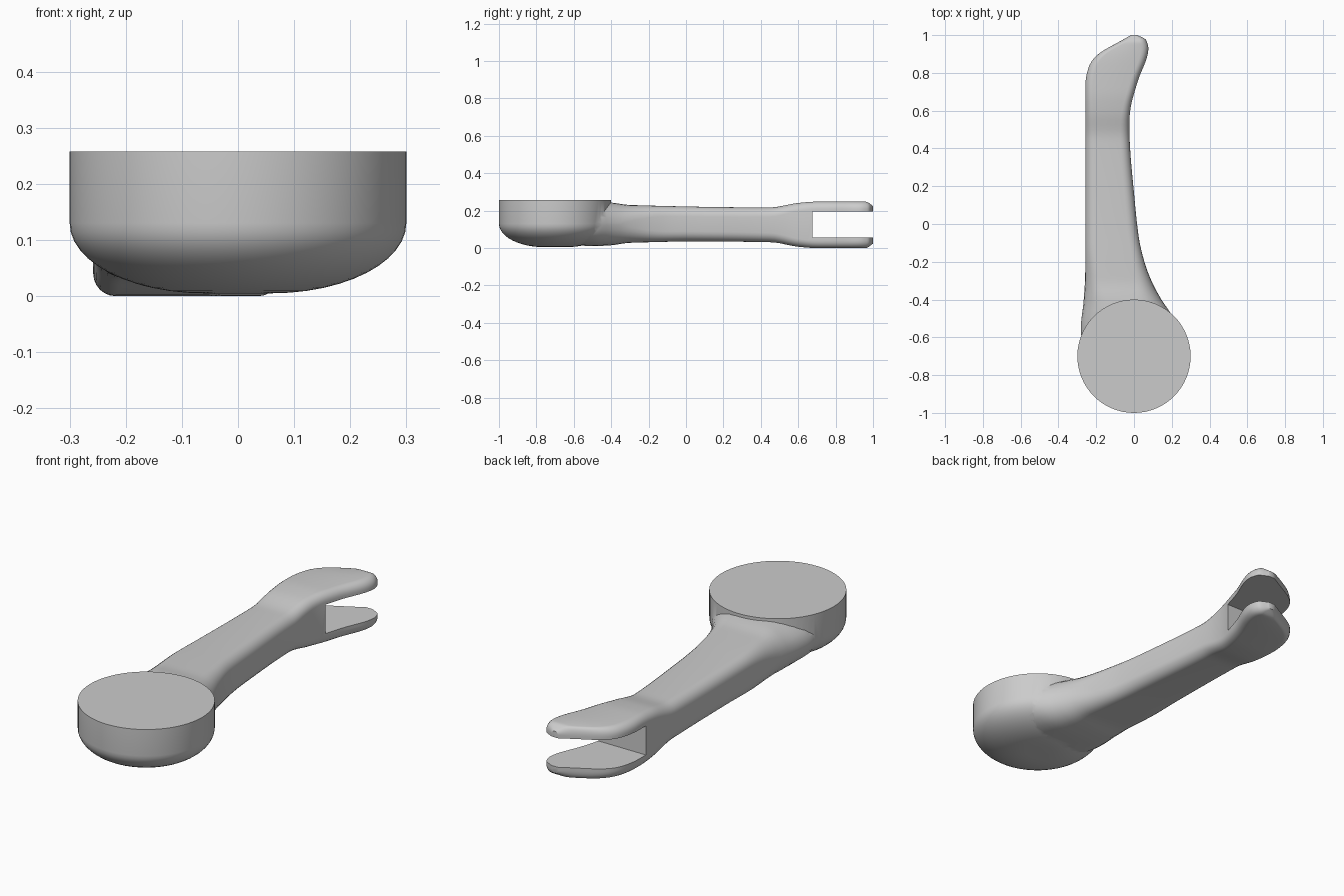
import bpy, bmesh, math

if "Cube" in bpy.data.objects:
    bpy.data.objects.remove(bpy.data.objects["Cube"])


def skin(name, rings):
    """Join closed rings of points into a capped solid."""
    bm = bmesh.new()
    rows = [[bm.verts.new(p) for p in r] for r in rings]
    n = len(rows[0])
    for a, b in zip(rows, rows[1:]):
        for i in range(n):
            j = (i + 1) % n
            bm.faces.new((a[i], a[j], b[j], b[i]))
    bm.faces.new(rows[0])
    bm.faces.new(rows[-1])
    bmesh.ops.recalc_face_normals(bm, faces=bm.faces)
    me = bpy.data.meshes.new(name)
    bm.to_mesh(me)
    bm.free()
    ob = bpy.data.objects.new(name, me)
    bpy.context.collection.objects.link(ob)
    return ob


def curve(*pts):
    """Smooth, overshoot-free function through (y, value) points."""
    d = [(b[1] - a[1]) / (b[0] - a[0]) for a, b in zip(pts, pts[1:])]
    mid = [2 * p * q / (p + q) if p * q > 0 else 0 for p, q in zip(d, d[1:])]
    m = [d[0]] + mid + [d[-1]]

    def f(y):
        i = max([0] + [k for k in range(len(d)) if pts[k][0] <= y])
        h = pts[i + 1][0] - pts[i][0]
        t = (y - pts[i][0]) / h
        s = t * t * (3 - 2 * t)
        return (pts[i][1] * (1 - s) + pts[i + 1][1] * s
                + h * (m[i] * t * (1 - t) ** 2 - m[i + 1] * t * t * (1 - t)))
    return f


# Arm outline seen from above, top line and edge rounding
right = curve((-.75, .21), (-.65, .24), (-.56, .23), (-.48, .198), (-.4, .145), (-.3, .092),
              (-.2, .055), (-.08, .027), (.1, .006), (.53, -.025), (.6, -.02), (.75, .018),
              (.93, .076), (.975, .063), (1, .018))
left = curve((-.75, -.22), (-.56, -.282), (-.4, -.266), (-.25, -.258), (.73, -.258),
             (.81, -.247), (.86, -.225), (.9, -.188), (.975, -.06), (1, -.016))
top = curve((-.75, .235), (-.48, .247), (-.4, .243), (-.3, .23), (.45, .217),
            (.6, .241), (.7, .248), (.96, .248), (1, .225))
rounding = curve((-.75, .18), (-.56, .2), (-.48, .17), (-.3, .085), (-.1, .055),
                 (.45, .05), (.7, .04), (.96, .04), (1, .015))


def section(y, k=7):
    """Rounded rectangle across the arm; the underside mirrors the top line."""
    xl, xr, zt = left(y), right(y), top(y)
    zb = 0.248 - zt + 0.01 * min(1, max(0, 1 - y / 0.45))
    rx = min(rounding(y), (xr - xl) * 0.48)
    rz = min(rx, 0.11, (zt - zb) * 0.48)
    corners = [(xr - rx, zt - rz), (xl + rx, zt - rz), (xl + rx, zb + rz), (xr - rx, zb + rz)]
    pts = []
    for q, (cx, cz) in enumerate(corners):
        for i in range(k):
            a = math.pi / 2 * (q + i / (k - 1))
            pts.append((cx + rx * math.cos(a), y, cz + rz * math.sin(a)))
    return pts


def boolean(ob, other, op):
    m = ob.modifiers.new(op.lower(), 'BOOLEAN')
    m.operation, m.object, m.solver = op, other, 'EXACT'
    bpy.context.view_layer.objects.active = ob
    bpy.ops.object.modifier_apply(modifier=m.name)
    bpy.data.objects.remove(other)


# Arm, with stations packed closer towards the rounded tip
stations = [-0.75 + 0.025 * i for i in range(63)]
stations += [0.82 + 0.18 * math.sin(math.pi / 2 * i / 18) for i in range(1, 19)]
arm = skin("crank_arm", [section(y) for y in stations])

# Round cup at the front with a softly curved underside
N = 64
quarter = [math.pi / 2 * i / 12 for i in range(13)]
profile = [(0.06 + 0.24 * math.sin(a), 0.13 - 0.125 * math.cos(a)) for a in quarter] + [(0.30, 0.258)]
around = [2 * math.pi * i / N for i in range(N)]
cup = skin("cup", [[(r * math.cos(a), -0.7 + r * math.sin(a), z) for a in around] for r, z in profile])
boolean(arm, cup, 'UNION')

# Slot that splits the far end into two prongs
slot = skin("slot_cutter", [[(-0.5, y, 0.055), (0.5, y, 0.055), (0.5, y, 0.195), (-0.5, y, 0.195)]
                            for y in (0.675, 1.2)])
slot.hide_render = True
boolean(arm, slot, 'DIFFERENCE')

bpy.ops.object.select_all(action='DESELECT')
arm.select_set(True)
bpy.context.view_layer.objects.active = arm
bpy.ops.object.shade_smooth_by_angle(angle=math.radians(35))
